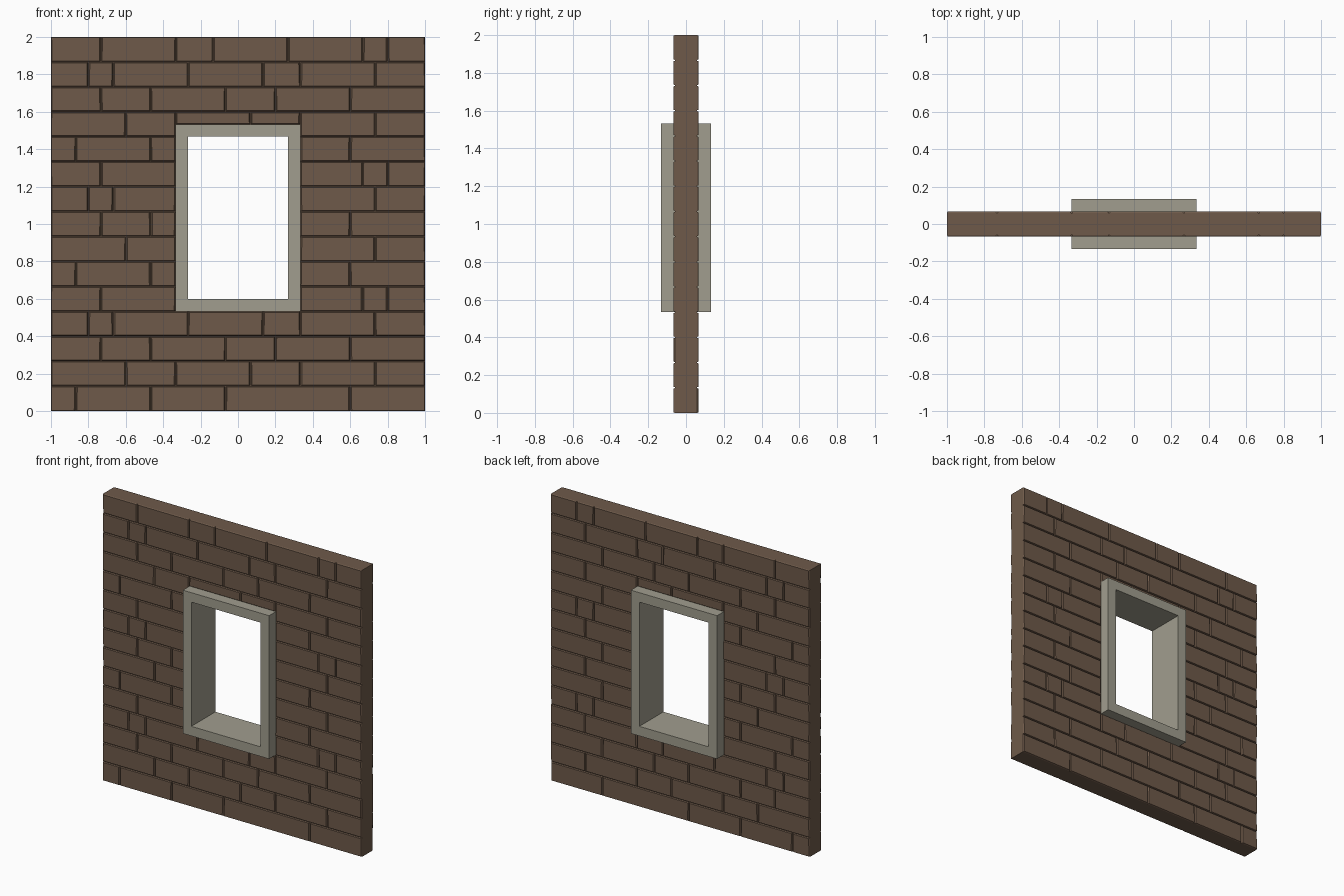
import bpy
import bmesh
import random

random.seed(4)
cube = bpy.data.objects.get("Cube")
if cube:
    bpy.data.objects.remove(cube, do_unlink=True)


def make_material(name, rgb):
    mat = bpy.data.materials.new(name)
    mat.use_nodes = True
    mat.diffuse_color = (*rgb, 1)
    mat.node_tree.nodes["Principled BSDF"].inputs["Base Color"].default_value = (*rgb, 1)
    return mat


BROWN = make_material("brown brick", (0.158, 0.102, 0.068))
STONE = make_material("grey stone", (0.355, 0.34, 0.272))

COURSE = 2 / 15                 # height of one course
CORE, FACE = 0.058, 0.0667      # depth of the joints and of the brick faces
OPEN_X, OPEN_LOW, OPEN_TOP = 0.333, 0.533, 1.533


def finish(bm, name, mat):
    bmesh.ops.recalc_face_normals(bm, faces=bm.faces)
    mesh = bpy.data.meshes.new(name)
    bm.to_mesh(mesh)
    bm.free()
    mesh.materials.append(mat)
    obj = bpy.data.objects.new(name, mesh)
    bpy.context.collection.objects.link(obj)
    return obj


def corners(x0, x1, z0, z1):
    return [(x0, z0), (x1, z0), (x1, z1), (x0, z1)]


def rectangular_ring(name, outer, inner, half_depth, mat):
    """Rectangular slab with a rectangular hole through it."""
    bm = bmesh.new()
    loops = [[bm.verts.new((x, y, z)) for x, z in corners(*rect)]
             for rect, y in ((outer, -half_depth), (outer, half_depth),
                             (inner, half_depth), (inner, -half_depth))]
    for k in range(4):
        a, b = loops[k], loops[(k + 1) % 4]
        for i in range(4):
            j = (i + 1) % 4
            bm.faces.new((a[i], a[j], b[j], b[i]))
    return finish(bm, name, mat)


def add_brick(bm, x0, x1, z0, z1, side):
    """Raised brick face with sloping, slightly uneven edges."""
    gap, slope = 0.002, 0.005
    left = x0 if x0 <= -1 else x0 + gap
    right = x1 if x1 >= 1 else x1 - gap
    low = z0 if z0 <= 0 else z0 + gap
    high = z1 if z1 >= 2 else z1 - gap
    base = [bm.verts.new((x, side * CORE, z)) for x, z in corners(left, right, low, high)]
    top = [bm.verts.new((x + random.uniform(-0.002, 0.002), side * FACE, z))
           for x, z in corners(left + slope, right - slope, low + slope * 0.7, high - slope * 0.7)]
    faces = [top] + [[base[i], base[(i + 1) % 4], top[(i + 1) % 4], top[i]] for i in range(4)]
    for f in faces:
        bm.faces.new(f if side < 0 else f[::-1])


# Joint positions of the five repeating courses, from the bottom
PATTERN = [
    [-0.867, -0.467, -0.067, 0.6],
    [-0.6, -0.333, 0.067, 0.333, 0.733],
    [-0.733, -0.467, -0.067, 0.2, 0.6],
    [-0.8, -0.667, -0.267, 0.133, 0.333, 0.733],
    [-0.733, -0.333, -0.133, 0.267, 0.667, 0.8],
]


def brick_rects():
    for row in range(15):
        z0, z1 = row * COURSE, (row + 1) * COURSE
        ends = [-1] + PATTERN[row % 5] + [1]
        for x0, x1 in zip(ends, ends[1:]):
            if z1 < OPEN_LOW + 0.01 or z0 > OPEN_TOP:
                yield x0, x1, z0, z1
                continue
            # Bricks beside the window stop at its frame
            if x0 < -OPEN_X - 0.01:
                yield x0, min(x1, -OPEN_X), z0, z1
            if x1 > OPEN_X + 0.01:
                yield max(x0, OPEN_X), x1, z0, z1
            # Bricks above the window are cut to its top
            if z1 > OPEN_TOP + 0.01 and x0 > -OPEN_X - 0.01 and x1 < OPEN_X + 0.01:
                yield x0, x1, OPEN_TOP, z1


# Wall core with window opening
rectangular_ring("wall_core", (-1, 1, 0, 2), (-OPEN_X, OPEN_X, OPEN_LOW, OPEN_TOP), CORE, BROWN)

# Brick faces on both sides
for label, side in (("front", -1), ("back", 1)):
    bm = bmesh.new()
    for rect in brick_rects():
        add_brick(bm, *rect, side)
    finish(bm, label + "_bricks", BROWN)

# Stone window frame
rectangular_ring("window_frame", (-OPEN_X, OPEN_X, OPEN_LOW, OPEN_TOP),
                 (-0.267, 0.267, 0.6, 1.467), 0.133, STONE)
